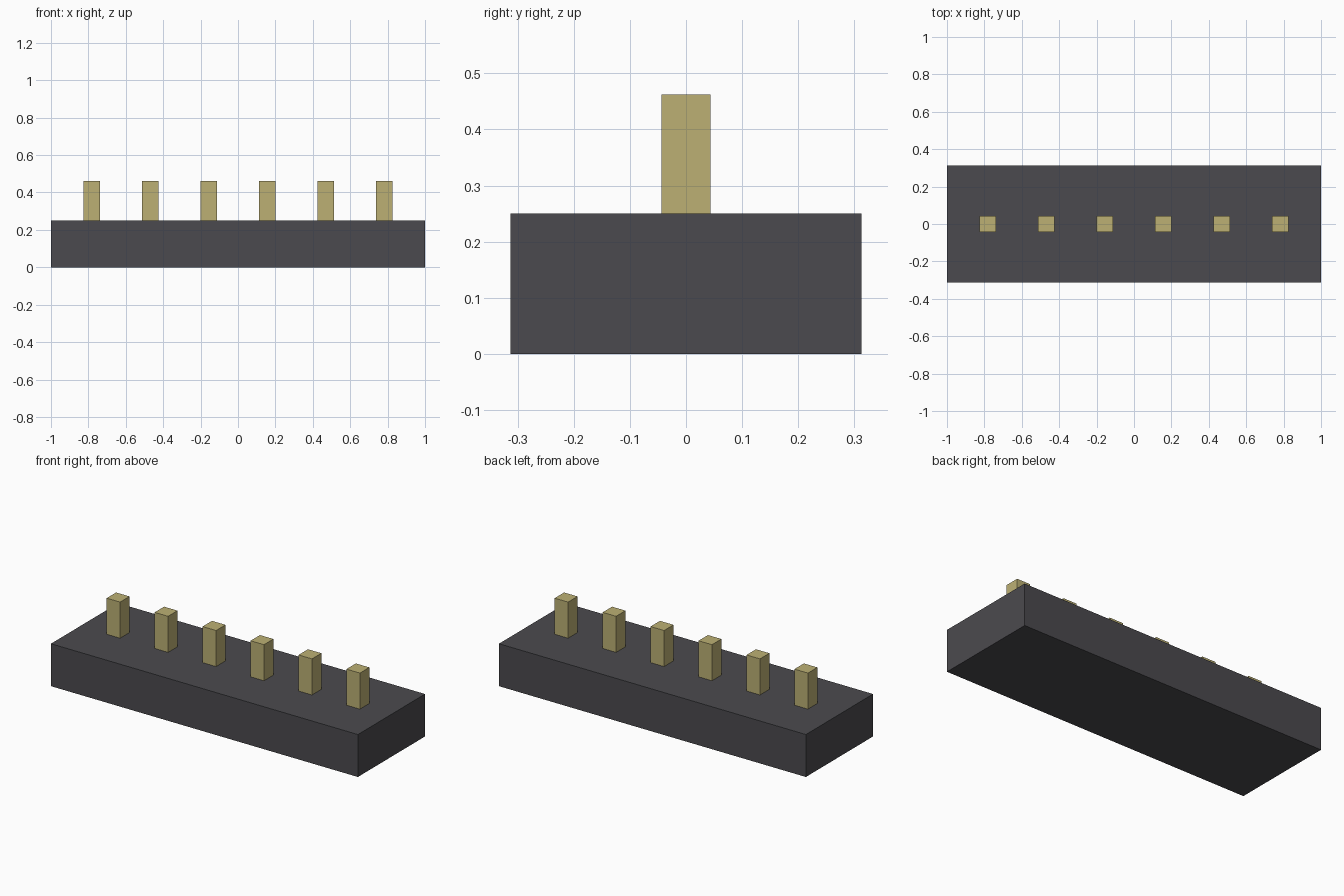
import bpy

if "Cube" in bpy.data.objects:
    bpy.data.objects.remove(bpy.data.objects["Cube"])


def material(name, rgb):
    """Flat material from 8-bit sRGB values, stored as linear."""
    mat = bpy.data.materials.new(name)
    lin = [((c / 255 + 0.055) / 1.055) ** 2.4 for c in rgb]
    mat.diffuse_color = (*lin, 1.0)
    mat.use_nodes = True
    mat.node_tree.nodes["Principled BSDF"].inputs["Base Color"].default_value = mat.diffuse_color
    return mat


def box(name, centre, size, mat):
    """Axis-aligned box with its scale applied."""
    bpy.ops.mesh.primitive_cube_add(size=1, location=centre)
    obj = bpy.context.object
    obj.name = name
    obj.scale = size
    bpy.ops.object.transform_apply(location=False, rotation=False, scale=True)
    obj.data.materials.append(mat)
    return obj


dark_plastic = material("dark grey plastic", (75, 74, 78))
brass = material("pale brass", (188, 176, 116))

BASE_H = 0.25
PIN_W, PIN_H = 0.0875, 0.2125
PIN_COUNT, PITCH = 6, 0.3125

# Housing block
box("housing", (0, 0, BASE_H / 2), (2.0, 0.625, BASE_H), dark_plastic)

# Row of square contact pins standing on the housing
for i in range(PIN_COUNT):
    x = (i - (PIN_COUNT - 1) / 2) * PITCH
    box(f"pin_{i + 1}", (x, 0, BASE_H + PIN_H / 2), (PIN_W, PIN_W, PIN_H), brass)
